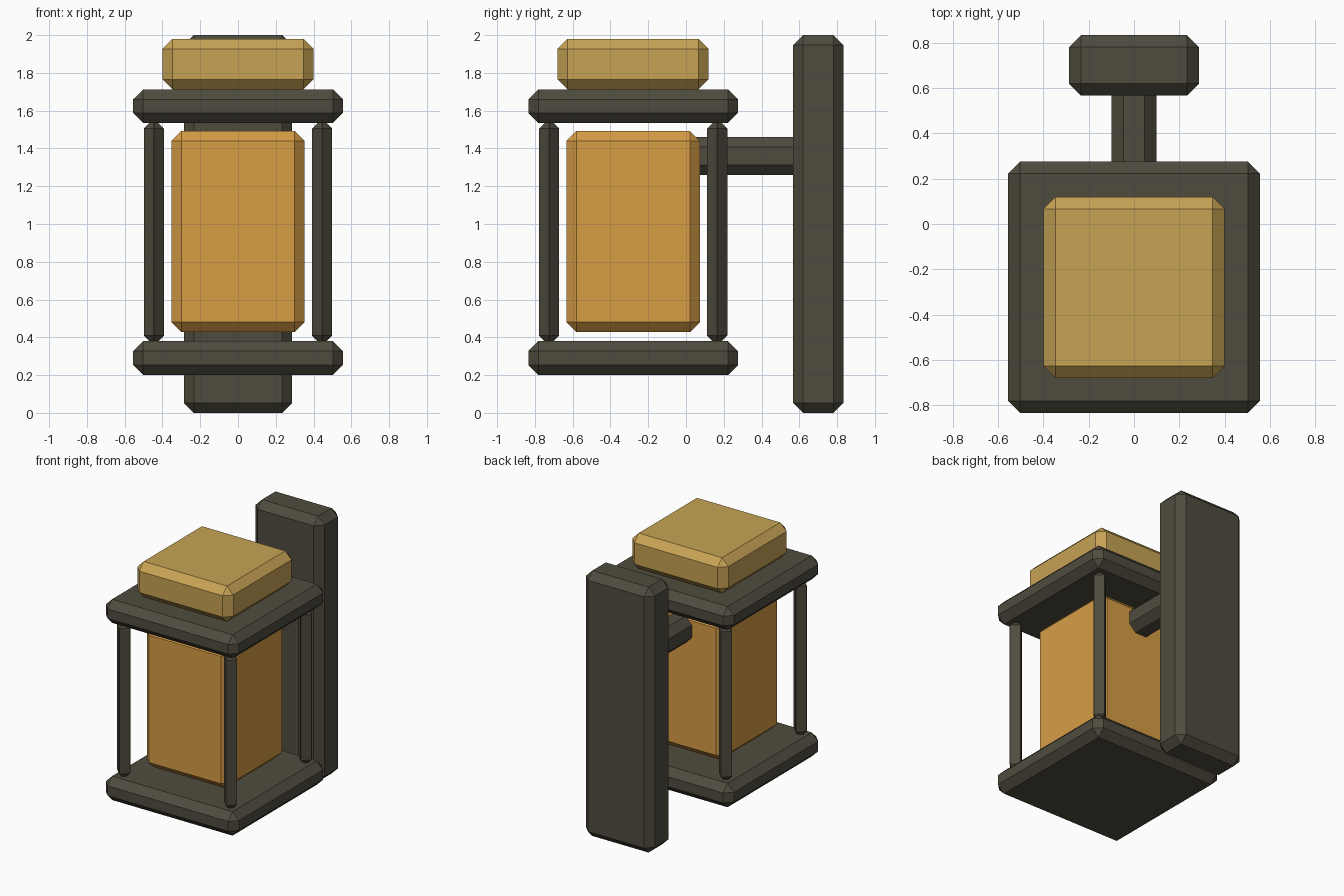
import bpy

if "Cube" in bpy.data.objects:
    bpy.data.objects.remove(bpy.data.objects["Cube"])


def material(name, rgb):
    # sRGB 0-255 to linear
    m = bpy.data.materials.new(name)
    lin = [((c / 255 + 0.055) / 1.055) ** 2.4 for c in rgb]
    m.diffuse_color = (*lin, 1)
    m.use_nodes = True
    m.node_tree.nodes["Principled BSDF"].inputs["Base Color"].default_value = m.diffuse_color
    return m


dark = material("dark metal", (79, 75, 62))
brass = material("pale brass", (199, 163, 84))
amber = material("amber glass", (215, 157, 69))

BEVEL = 0.053


def block(name, x, y, z, mat, bevel=BEVEL):
    """Chamfered box spanning the given (min, max) ranges."""
    bpy.ops.mesh.primitive_cube_add(size=1)
    ob = bpy.context.object
    ob.name = name
    ob.location = [(a + b) / 2 for a, b in (x, y, z)]
    ob.scale = [b - a for a, b in (x, y, z)]
    bpy.ops.object.transform_apply(location=False, rotation=False, scale=True)
    mod = ob.modifiers.new("chamfer", "BEVEL")
    mod.width = bevel
    mod.segments = 1
    mod.limit_method = 'NONE'
    ob.data.materials.append(mat)
    return ob


CY = -0.28  # lantern centre in y


def centred(name, half, z, mat):
    return block(name, (-half, half), (CY - half, CY + half), z, mat)


# Wall plate and the arm that carries the lantern
block("wall_plate", (-0.287, 0.287), (0.567, 0.833), (0, 2), dark)
block("arm", (-0.1, 0.1), (-0.03, 0.64), (1.26, 1.46), dark)

# Lantern body
centred("base_tray", 0.555, (0.2, 0.38), dark)
centred("roof_tray", 0.555, (1.535, 1.713), dark)
centred("cap", 0.4, (1.713, 1.98), brass)
centred("glass", 0.353, (0.427, 1.493), amber)

# Four corner posts, chamfered almost to a diamond section
for sx in (-1, 1):
    for sy in (-1, 1):
        px, py, r = sx * 0.445, CY + sy * 0.445, 0.0535
        block("corner_post", (px - r, px + r), (py - r, py + r),
              (0.357, 1.557), dark, 0.052)
